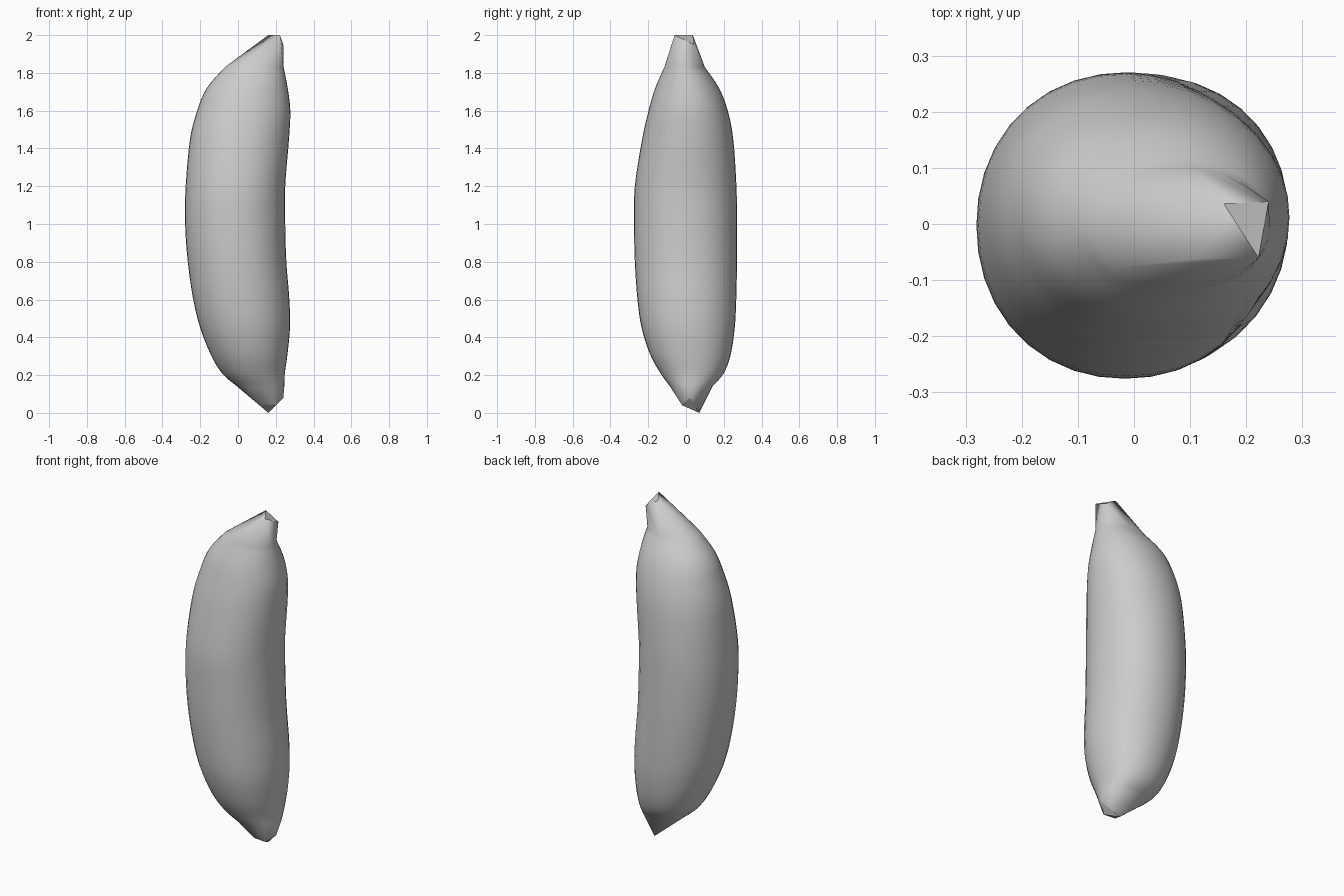
import bpy, bmesh, math

if "Cube" in bpy.data.objects:
    bpy.data.objects.remove(bpy.data.objects["Cube"])

# Body sections: z, x min, x max, y min, y max
SECTIONS = [
    (0.14, -0.005, 0.245, -0.085, 0.14),
    (0.21, -0.085, 0.248, -0.135, 0.20),
    (0.31, -0.145, 0.262, -0.19, 0.237),
    (0.45, -0.20, 0.275, -0.235, 0.258),
    (0.60, -0.237, 0.272, -0.257, 0.266),
    (0.80, -0.266, 0.256, -0.271, 0.270),
    (1.00, -0.28, 0.25, -0.275, 0.270),
    (1.20, -0.277, 0.25, -0.271, 0.267),
    (1.45, -0.254, 0.27, -0.232, 0.25),
    (1.60, -0.216, 0.277, -0.198, 0.221),
    (1.72, -0.165, 0.263, -0.163, 0.175),
    (1.83, -0.07, 0.242, -0.115, 0.10),
]
TOP_TIP = [(0.24, 0.04, 1.95), (0.16, 0.036, 2.0),
           (0.11, -0.062, 1.93), (0.222, -0.06, 2.0)]
BOTTOM_TIP = [(0.16, 0.07, 0.0), (0.24, 0.02, 0.08),
              (0.12, -0.02, 0.045), (0.20, -0.02, 0.04)]
SIDES, STEPS = 36, 4


def smooth(keys, steps):
    """Resample the section table with a Catmull-Rom curve."""
    out = []
    for i in range(len(keys) - 1):
        a, b = keys[max(i - 1, 0)], keys[i]
        c, d = keys[i + 1], keys[min(i + 2, len(keys) - 1)]
        for s in range(steps):
            t = s / steps
            out.append([0.5 * (2 * q + (r - p) * t + (2 * p - 5 * q + 4 * r - w) * t * t
                               + (3 * q - p - 3 * r + w) * t ** 3)
                        for p, q, r, w in zip(a, b, c, d)])
    return out + [keys[-1]]


def section(bm, z, x0, x1, y0, y1):
    """Slightly squared oval ring."""
    ring = []
    for k in range(SIDES):
        a = 2 * math.pi * k / SIDES
        c, s = math.cos(a), math.sin(a)
        r = (abs(c) ** 2.1 + abs(s) ** 2.1) ** (-1 / 2.1)
        ring.append(bm.verts.new(((x0 + x1) / 2 + r * c * (x1 - x0) / 2,
                                  (y0 + y1) / 2 + r * s * (y1 - y0) / 2, z)))
    return ring


def faceted_tip(bm, ring, points):
    """Close an end with a faceted hull reaching to the tip points."""
    verts = ring + [bm.verts.new(p) for p in points]
    before = set(bm.faces)
    bmesh.ops.convex_hull(bm, input=verts)
    base = set(ring)
    inner = [f for f in bm.faces if f not in before and all(v in base for v in f.verts)]
    bmesh.ops.delete(bm, geom=inner, context='FACES_ONLY')


# Curved fruit body
bm = bmesh.new()
rings = [section(bm, *s) for s in smooth(SECTIONS, STEPS)]

# Stem and blossom ends
faceted_tip(bm, rings[0], BOTTOM_TIP)
faceted_tip(bm, rings[-1], TOP_TIP)

# Skin between sections
for lo, hi in zip(rings, rings[1:]):
    for k in range(SIDES):
        n = (k + 1) % SIDES
        bm.faces.new((lo[k], lo[n], hi[n], hi[k]))
bmesh.ops.recalc_face_normals(bm, faces=bm.faces)

mesh = bpy.data.meshes.new("fruit_body")
bm.to_mesh(mesh)
bm.free()
obj = bpy.data.objects.new("fruit_body", mesh)
bpy.context.collection.objects.link(obj)
bpy.context.view_layer.objects.active = obj
obj.select_set(True)
bpy.ops.object.shade_smooth_by_angle(angle=math.radians(30))
